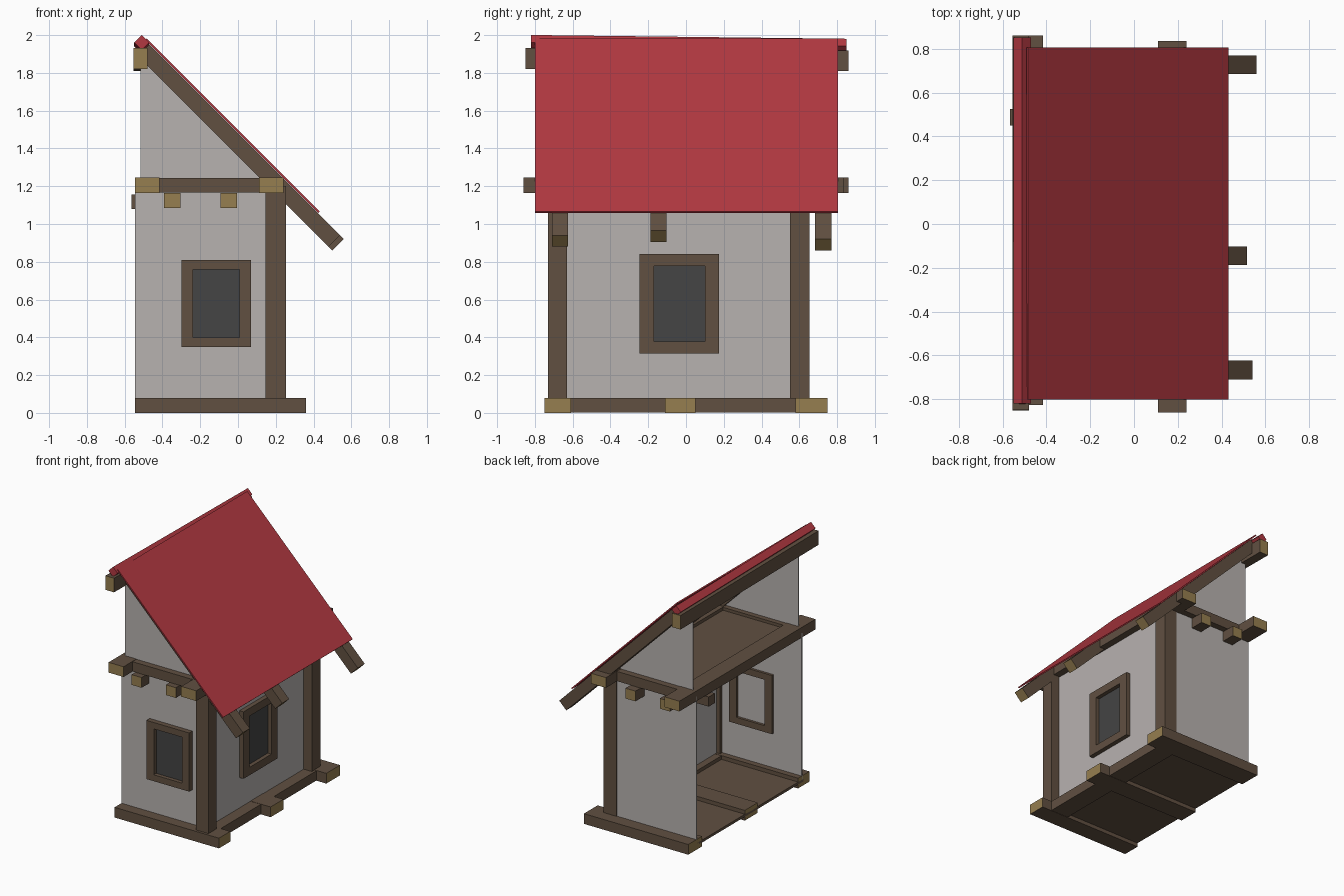
import bpy, bmesh, math
from mathutils import Vector, Matrix

if "Cube" in bpy.data.objects:
    bpy.data.objects.remove(bpy.data.objects["Cube"])


def mat(name, r, g, b):
    m = bpy.data.materials.new(name)
    m.diffuse_color = (r, g, b, 1)
    m.use_nodes = True
    m.node_tree.nodes["Principled BSDF"].inputs["Base Color"].default_value = m.diffuse_color
    return m


WOOD = mat("brown_wood", .119, .080, .053)
END = mat("end_grain", .305, .209, .080)
WALL = mat("plaster", .475, .445, .432)
RED = mat("roof_red", .445, .040, .053)
PANE = mat("dark_pane", .058, .058, .058)


def finish(name, bm, *mats):
    bmesh.ops.recalc_face_normals(bm, faces=bm.faces[:])
    me = bpy.data.meshes.new(name)
    bm.to_mesh(me)
    bm.free()
    for m in mats:
        me.materials.append(m)
    ob = bpy.data.objects.new(name, me)
    bpy.context.collection.objects.link(ob)
    return ob


def beam(name, a, b, w, h, mats=(WOOD, END), twist=0):
    """Square timber from a to b; its two ends get the second material."""
    a, b = Vector(a), Vector(b)
    d = (b - a).normalized()
    side = d.cross(Vector((0, 0, 1)))
    side = side.normalized() if side.length > 1e-4 else Vector((0, 1, 0))
    up = side.cross(d)
    rot = Matrix((d, side, up)).transposed().to_4x4()
    bm = bmesh.new()
    bmesh.ops.create_cube(bm, size=1)
    if len(mats) > 1:
        for f in bm.faces:
            f.material_index = int(abs(f.normal.x) > .9)
    bm.transform(Matrix.Translation((a + b) / 2) @ rot @ Matrix.Rotation(twist, 4, 'X')
                 @ Matrix.Diagonal(((b - a).length, w, h, 1)))
    return finish(name, bm, *mats)


def box(name, lo, hi, m):
    bm = bmesh.new()
    bmesh.ops.create_cube(bm, size=1)
    lo, hi = Vector(lo), Vector(hi)
    bm.transform(Matrix.Translation((lo + hi) / 2) @ Matrix.Diagonal((*(hi - lo), 1)))
    return finish(name, bm, m)


def plate(name, pts, thick, m):
    """Polygon extruded along a vector."""
    bm = bmesh.new()
    f = bm.faces.new([bm.verts.new(p) for p in pts])
    g = bmesh.ops.extrude_face_region(bm, geom=[f])
    bmesh.ops.translate(bm, vec=thick, verts=[v for v in g["geom"] if isinstance(v, bmesh.types.BMVert)])
    return finish(name, bm, m)


def window(name, place, u0, u1, z0, z1, bu, bz):
    """Frame of four bars and a pane; place(u, depth, z) maps to the wall."""
    def part(n, ua, ub, da, db, za, zb, m):
        p, q = place(ua, da, za), place(ub, db, zb)
        box(n, [min(i) for i in zip(p, q)], [max(i) for i in zip(p, q)], m)
    for k, (ua, ub) in enumerate(((u0, u0 + bu), (u1 - bu, u1))):
        part(f"{name}_jamb_{k}", ua, ub, -.03, .04, z0, z1, WOOD)
    for k, (za, zb) in enumerate(((z0, z0 + bz), (z1 - bz, z1))):
        part(f"{name}_rail_{k}", u0 + bu, u1 - bu, -.03, .04, za, zb, WOOD)
    part(f"{name}_pane", u0 + bu, u1 - bu, -.009, .009, z0 + bz, z1 - bz, PANE)


# Walls with gables, open on the left side
for name, y in (("front", -.665), ("back", .64)):
    plate(f"{name}_wall", [(-.545, y, .04), (.2, y, .04), (.2, y, 1.2), (-.545, y, 1.2)], (0, .01, 0), WALL)
    plate(f"{name}_gable", [(-.515, y, 1.2), (.22, y, 1.2), (-.515, y, 1.93)], (0, .01, 0), WALL)
box("right_wall", (.175, -.66, .04), (.185, .645, 1.23), WALL)

# Floor and ceiling boards
box("floor", (-.545, -.68, .03), (.22, .68, .05), WOOD)
box("ceiling", (-.54, -.66, 1.205), (.2, .645, 1.22), WOOD)

# Ground beams
for k, (y0, y1) in enumerate(((-.75, -.61), (-.11, .05), (.58, .75))):
    y = (y0 + y1) / 2
    beam(f"ground_beam_{k}", (-.545, y, .04), (.36, y, .04), y1 - y0, .08)
box("ground_rail", (.12, -.62, .002), (.275, .59, .078), WOOD)

# Corner posts
box("front_post", (.145, -.73, .07), (.255, -.63, 1.2), WOOD)
box("back_post", (.145, .55, .07), (.255, .655, 1.2), WOOD)

# Upper floor beams
beam("upper_beam_left", (-.48, -.825, 1.205), (-.48, .86, 1.205), .13, .08)
beam("upper_beam_right", (.175, -.86, 1.205), (.175, .835, 1.205), .13, .08)
for name, y in (("front", -.665), ("back", .65)):
    box(f"{name}_cross_beam", (-.43, y - .05, 1.167), (.12, y + .05, 1.243), WOOD)

# Joist ends under the cross beams, and one long joist
for s in (-1, 1):
    for k, x in enumerate((-.348, -.05)):
        beam(f"joist_{'front' if s < 0 else 'back'}_{k}", (x, s * .55, 1.125), (x, s * .76, 1.125), .087, .08)
beam("long_joist", (-.565, .488, 1.118), (.17, .488, 1.118), .075, .076, (WOOD,))

# Windows
window("front_window", lambda u, d, z: (u, -.665 - d, z), -.30, .07, .35, .81, .063, .05)
window("right_window", lambda u, d, z: (.18 + d, u, z), -.245, .175, .315, .84, .075, .062)

# Rafters at 45 degrees
for k, (y, x) in enumerate(((-.667, .51), (-.145, .485), (.727, .53))):
    beam(f"rafter_{k}", (-.5, y, 1.92), (x, y, 1.42 - x), .086, .085)

# Ridge beam, roof sheet and ridge cap
beam("ridge_beam", (-.517, -.85, 1.876), (-.517, .86, 1.864), .075, .11)
plate("roof_sheet", [(-.49, -.8, 1.974), (.425, -.8, 1.059), (.425, .805, 1.059), (-.49, .805, 1.974)],
      (.007, 0, .007), RED)
beam("ridge_cap", (-.51, -.82, 1.961), (-.51, .85, 1.941), .056, .056, (RED,), math.pi / 4)
